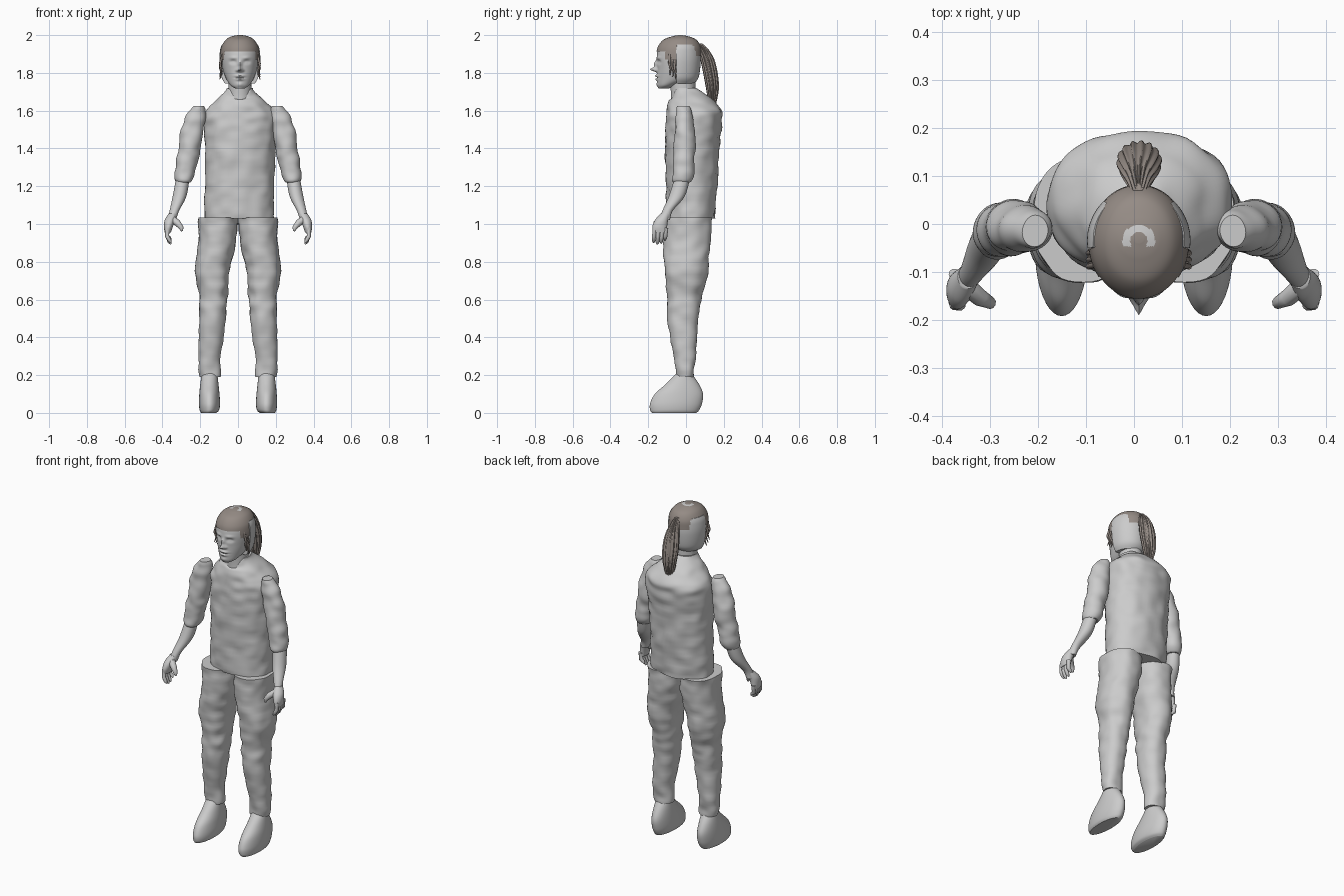
import bpy, bmesh
from math import sin, cos, pi, exp, copysign
from mathutils import Vector, noise

cube = bpy.data.objects.get("Cube")
if cube:
    bpy.data.objects.remove(cube, do_unlink=True)


def material(name, colour):
    mat = bpy.data.materials.new(name)
    mat.use_nodes = True
    mat.diffuse_color = (*colour, 1)
    mat.node_tree.nodes["Principled BSDF"].inputs["Base Color"].default_value = (*colour, 1)
    return mat


grey = material("plain_grey", (0.6, 0.6, 0.6))
brown = material("hair_brown", (0.3, 0.26, 0.235))
meshes = []


def smooth_rows(rows, steps):
    """Spline through cross-section rows of (z, x0, x1, y0, y1)."""
    rows = [Vector(r) for r in rows]
    ends = [rows[0]] + rows + [rows[-1]]
    for a, b, c, d in zip(ends, ends[1:], ends[2:], ends[3:]):
        for i in range(steps):
            t = i / steps
            yield (b * 2 + (c - a) * t + (a * 2 - b * 5 + c * 4 - d) * t * t
                   + (b * 3 - a - c * 3 + d) * t ** 3) / 2
    yield rows[-1]


def add_mirror(obj):
    obj.modifiers.new("mirror", "MIRROR").use_axis[0] = True


def loft(name, mat, rows, seg=40, steps=8, power=2, wrinkle=0, shape=None,
         keep=None, mirror=False):
    """Stack rounded cross-sections into a closed body."""
    bm = bmesh.new()
    rings = []
    for z, x0, x1, y0, y1 in smooth_rows(rows, steps):
        ring = []
        for i in range(seg):
            a = 2 * pi * i / seg
            c, s = cos(a), sin(a)
            c = copysign(abs(c) ** (2 / power), c)
            s = copysign(abs(s) ** (2 / power), s)
            p = Vector(((x0 + x1) / 2 + c * (x1 - x0) / 2,
                        (y0 + y1) / 2 + s * (y1 - y0) / 2, z))
            if wrinkle:
                n = noise.noise(Vector((p.x * 14, p.y * 14, p.z * 20)))
                p += Vector((c, s, 0)) * n * wrinkle
            ring.append(bm.verts.new(shape(p, a) if shape else p))
        rings.append(ring)
    for low, high in zip(rings, rings[1:]):
        for i in range(seg):
            j = (i + 1) % seg
            bm.faces.new((low[i], low[j], high[j], high[i]))
    bm.faces.new(rings[0][::-1])
    bm.faces.new(rings[-1])
    if keep:
        drop = [f for f in bm.faces if not keep(f.calc_center_median())]
        bmesh.ops.delete(bm, geom=drop, context="FACES")
    mesh = bpy.data.meshes.new(name)
    bm.to_mesh(mesh)
    bm.free()
    mesh.materials.append(mat)
    obj = bpy.data.objects.new(name, mesh)
    bpy.context.collection.objects.link(obj)
    if mirror:
        add_mirror(obj)
    meshes.append(obj)
    return obj


def tube(name, mat, points, radii, mirror=True):
    """Round tube along a short path."""
    curve = bpy.data.curves.new(name, "CURVE")
    curve.dimensions = "3D"
    curve.bevel_depth = 1
    curve.bevel_resolution = 3
    curve.use_fill_caps = True
    spline = curve.splines.new("POLY")
    spline.points.add(len(points) - 1)
    for sp, p, r in zip(spline.points, points, radii):
        sp.co = (*p, 1)
        sp.radius = r
    spline.use_smooth = True
    curve.materials.append(mat)
    obj = bpy.data.objects.new(name, curve)
    bpy.context.collection.objects.link(obj)
    if mirror:
        add_mirror(obj)


# Shirt body with a dipped neckline
def neckline(p, a):
    if p.z > 1.66:
        p.z -= 0.06 * max(0, -sin(a)) ** 6 * (p.z - 1.66) / 0.06
    return p


loft("shirt", grey, [
    (1.03, -.175, .19, -.10, .15), (1.2, -.175, .19, -.105, .165),
    (1.4, -.175, .195, -.11, .175), (1.54, -.18, .205, -.108, .19),
    (1.6, -.165, .195, -.10, .19), (1.65, -.12, .145, -.09, .15),
    (1.7, -.07, .09, -.075, .085), (1.72, -.06, .08, -.065, .06)],
    seg=64, power=2.2, wrinkle=.009, shape=neckline)

# Trousers, shoes, sleeves and forearms
loft("trouser_legs", grey, [
    (.19, .095, .205, -.05, .04), (.3, .09, .21, -.065, .05),
    (.5, .065, .205, -.098, .065), (.62, .055, .205, -.10, .085),
    (.75, .043, .227, -.115, .115), (.9, .012, .21, -.118, .13),
    (1.035, .0, .21, -.12, .14)],
    seg=48, power=2.2, wrinkle=.008, mirror=True)
loft("shoes", grey, [
    (0, .115, .195, -.18, .055), (.015, .10, .203, -.19, .07),
    (.05, .095, .207, -.19, .085), (.1, .098, .205, -.165, .09),
    (.15, .103, .2, -.11, .07), (.21, .11, .192, -.05, .03)],
    mirror=True)
loft("sleeves", grey, [
    (1.22, .25, .328, -.065, .025), (1.24, .238, .335, -.072, .035),
    (1.32, .215, .327, -.068, .045), (1.4, .197, .317, -.065, .048),
    (1.5, .18, .3, -.06, .045), (1.59, .17, .265, -.052, .033),
    (1.625, .18, .235, -.045, .02)],
    wrinkle=.008, mirror=True)
loft("forearms", grey, [
    (1.02, .328, .372, -.145, -.085), (1.07, .312, .362, -.125, -.07),
    (1.15, .272, .345, -.09, -.005), (1.26, .255, .325, -.055, .025)],
    seg=24, mirror=True)

# Hands
loft("palms", grey, [
    (.955, .355, .388, -.175, -.10), (.985, .345, .392, -.178, -.10),
    (1.02, .333, .388, -.165, -.095), (1.055, .325, .368, -.135, -.085)],
    seg=24, mirror=True)
for k, finger in enumerate(("index", "middle", "ring", "little")):
    y = -.165 + k * .02
    drop = (.008, 0, .004, .02)[k]
    tube(finger + "_fingers", grey,
         [(.375, y, .98), (.375, y - .004, .935), (.362, y - .006, .905 + drop),
          (.355, y - .006, .893 + drop)], (.012, .011, .01, .004))
tube("thumbs", grey, [(.35, -.13, 1.025), (.32, -.155, 1.005),
                      (.3, -.165, .98), (.297, -.166, .962)], (.02, .018, .013, .006))

# Head with sculpted face: (side offset, height, depth, width, tallness)
FEATURES = [
    (0, 1.818, .036, .011, .011), (0, 1.845, .016, .009, .018),
    (.015, 1.813, .01, .007, .007), (.036, 1.858, -.013, .016, .01),
    (.036, 1.856, .007, .009, .006), (.036, 1.88, .005, .02, .008),
    (0, 1.784, .011, .022, .007), (0, 1.766, .01, .018, .007),
    (0, 1.775, -.007, .024, .003), (0, 1.738, .006, .018, .012)]
MID = .01


def face(p, a):
    front = max(0, -sin(a)) ** .5
    side = abs(p.x - MID)
    for off, z, depth, w, h in FEATURES:
        p.y -= front * depth * exp(-((side - off) / w) ** 2 - ((p.z - z) / h) ** 2)
    return p


head_rows = [
    (1.718, -.015, .035, -.145, -.09), (1.735, -.04, .06, -.15, -.05),
    (1.77, -.063, .083, -.153, .03), (1.82, -.08, .10, -.153, .065),
    (1.88, -.088, .108, -.155, .072), (1.93, -.084, .104, -.145, .068),
    (1.97, -.06, .08, -.11, .045), (1.99, -.02, .04, -.065, .005)]
loft("head", grey, head_rows, seg=96, steps=12, shape=face)
loft("neck", grey, [
    (1.6, -.06, .08, -.085, .06), (1.68, -.052, .072, -.08, .05),
    (1.78, -.05, .07, -.085, .05)])


# Raised band round the back of the head, flat at the front
def flat_front(p, a):
    p.y = max(p.y, -.05)
    return p


loft("head_back", grey, [
    (1.745, -.07, .09, -.14, .045), (1.78, -.088, .108, -.15, .068),
    (1.86, -.098, .118, -.15, .078), (1.92, -.095, .115, -.145, .075),
    (1.95, -.085, .105, -.13, .068)], shape=flat_front)


# Hair cap trimmed along the hairline, with a bare patch on the crown
def above_hairline(p):
    if p.y < -.11:
        return p.z > 1.915
    if p.y < -.05:
        return p.z > 1.87
    return p.z > (1.89 if abs(p.x - MID) < .07 else 1.945)


hair = loft("hair_cap", brown, [
    (1.86, -.095, .115, -.158, .082), (1.9, -.094, .114, -.158, .082),
    (1.94, -.087, .107, -.148, .077), (1.975, -.065, .085, -.12, .055),
    (1.993, -.035, .055, -.075, .015), (2, -.001, .021, -.04, -.02)],
    seg=96, steps=12, keep=above_hairline)
hair.data.materials.append(grey)
for f in hair.data.polygons:
    spot = Vector((f.center.x - MID, f.center.y + .035))
    if f.center.z > 1.96 and .018 < spot.length < .034 and spot.y > -.012:
        f.material_index = 1


# Ridged ponytail and loose strands by the ears
def ridges(p, a):
    p.x += .003 * cos(a) * sin(a * 14)
    p.y += .003 * sin(a) * sin(a * 14)
    return p


loft("ponytail", brown, [
    (1.615, .005, .02, .135, .148), (1.65, -.012, .035, .12, .16),
    (1.72, -.028, .05, .108, .172), (1.8, -.034, .056, .093, .165),
    (1.87, -.026, .048, .078, .148), (1.92, -.012, .032, .062, .12),
    (1.955, .0, .02, .04, .085)], seg=84, shape=ridges)
for side in (-1, 1):
    for k in range(3):
        y = -.085 + .014 * k
        path = [(MID + side * w, y + dy, z - .012 * k) for w, dy, z in
                ((.09, 0, 1.9), (.105, -.004, 1.85), (.097, .004, 1.82), (.107, 0, 1.79))]
        tube("loose_strand", brown, path, (.007, .006, .005, .002), mirror=False)

# Smooth shading with crisp hems
for obj in meshes:
    obj.select_set(True)
bpy.context.view_layer.objects.active = meshes[0]
bpy.ops.object.shade_smooth_by_angle(angle=.8)
